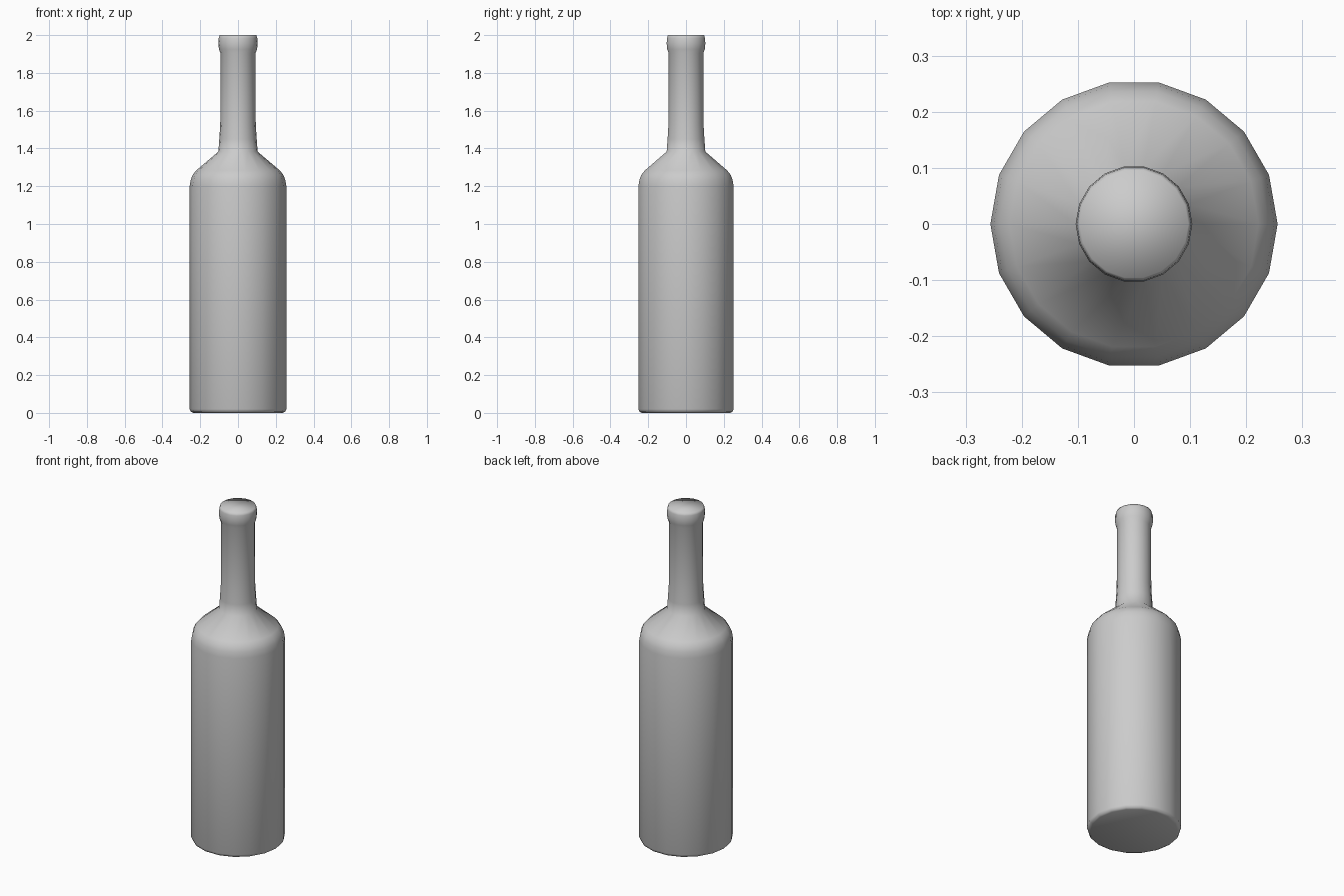
import bpy, bmesh
from math import cos, sin, tau

if "Cube" in bpy.data.objects:
    bpy.data.objects.remove(bpy.data.objects["Cube"])

SIDES = 18

# bottle outline as (radius, height), base to lip
PROFILE = [
    (0.238, 0.0), (0.250, 0.006), (0.256, 0.02), (0.256, 1.20),
    (0.250, 1.235), (0.240, 1.26), (0.222, 1.283), (0.104, 1.383),
    (0.099, 1.45), (0.094, 1.53), (0.093, 1.905), (0.101, 1.925),
    (0.104, 1.955), (0.102, 1.985), (0.097, 2.0),
]


def lathe(name, profile):
    bm = bmesh.new()
    rings = [[bm.verts.new((r * cos(tau * i / SIDES), r * sin(tau * i / SIDES), z))
              for i in range(SIDES)] for r, z in profile]
    for low, high in zip(rings, rings[1:]):
        for i in range(SIDES):
            j = (i + 1) % SIDES
            bm.faces.new((low[i], low[j], high[j], high[i]))
    # closed base and closed mouth
    bm.faces.new(rings[0][::-1])
    bm.faces.new(rings[-1])
    for f in bm.faces:
        f.smooth = True
    mesh = bpy.data.meshes.new(name)
    bm.to_mesh(mesh)
    bm.free()
    obj = bpy.data.objects.new(name, mesh)
    bpy.context.collection.objects.link(obj)
    return obj


# bottle: body, shoulder, neck and lip in one turned shell
lathe("bottle", PROFILE)
